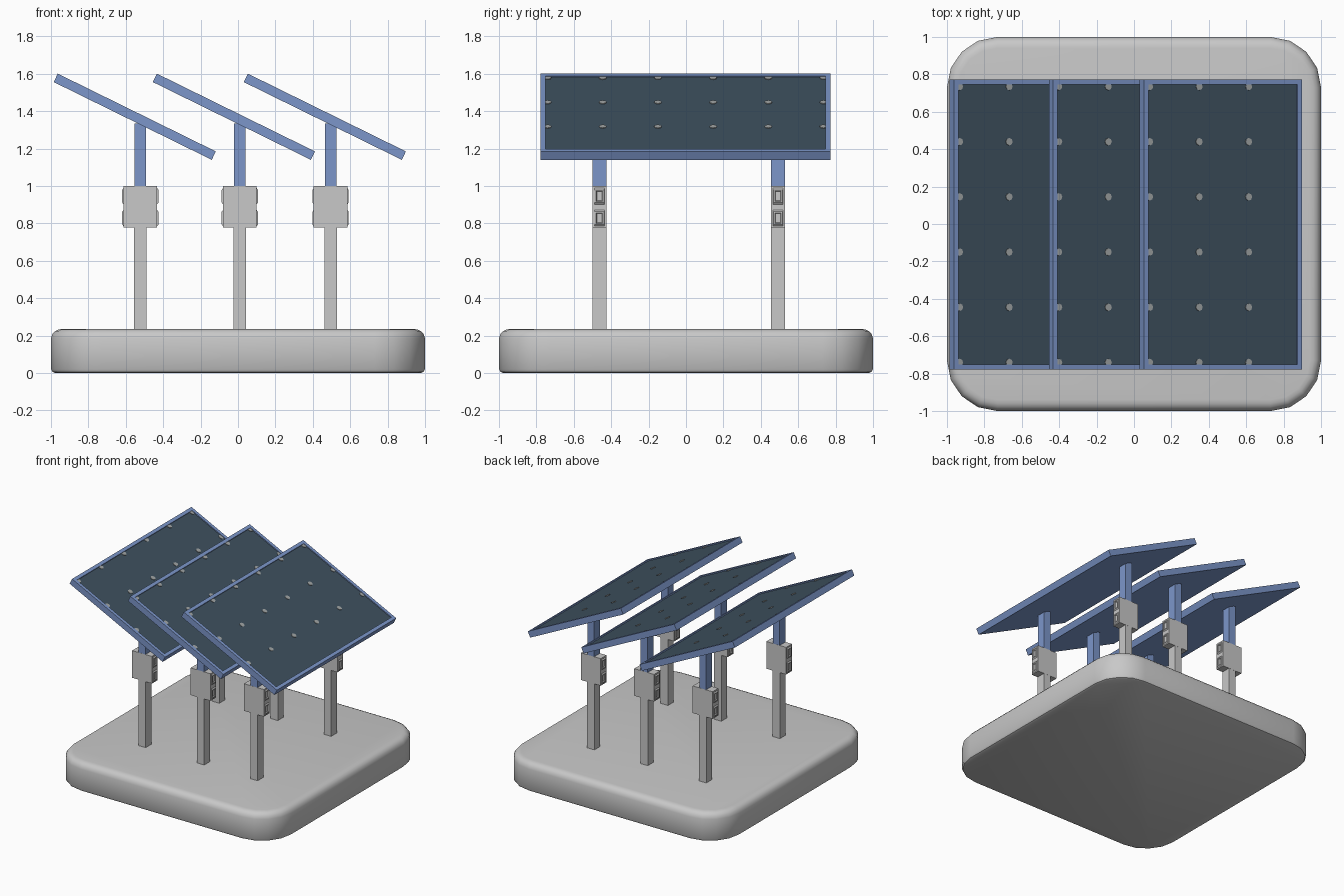
import bpy, bmesh, math
from mathutils import Matrix, Vector

if "Cube" in bpy.data.objects:
    bpy.data.objects.remove(bpy.data.objects["Cube"])


def material(name, rgb):
    m = bpy.data.materials.new(name)
    m.diffuse_color = (*rgb, 1)
    m.use_nodes = True
    m.node_tree.nodes["Principled BSDF"].inputs["Base Color"].default_value = m.diffuse_color
    return m


GREY = material("concrete grey", (0.58, 0.58, 0.58))
BLUE = material("frame blue", (0.2, 0.305, 0.59))
DARK = material("cell dark slate", (0.048, 0.082, 0.115))
DOT = material("gap grey", (0.36, 0.38, 0.38))


def finish(bm, name, mats):
    bmesh.ops.recalc_face_normals(bm, faces=bm.faces)
    me = bpy.data.meshes.new(name)
    bm.to_mesh(me)
    bm.free()
    for m in mats:
        me.materials.append(m)
    ob = bpy.data.objects.new(name, me)
    bpy.context.collection.objects.link(ob)
    return ob


def add_box(bm, lo, hi):
    size = [b - a for a, b in zip(lo, hi)]
    mid = [(a + b) / 2 for a, b in zip(lo, hi)]
    return bmesh.ops.create_cube(
        bm, size=1, matrix=Matrix.Translation(mid) @ Matrix.Diagonal((*size, 1)))["verts"]


# Base slab: stacked rounded-square rings with softened edges
def slab():
    bm = bmesh.new()
    profile = [(0, 0.022), (0.006, 0.008), (0.02, 0), (0.185, 0),
               (0.208, 0.008), (0.224, 0.022), (0.232, 0.04), (0.235, 0.06)]
    rings = []
    for z, inset in profile:
        ring = []
        for q in range(4):
            sx, sy = [(1, 1), (-1, 1), (-1, -1), (1, -1)][q]
            for k in range(5):
                a = math.radians(90 * q + 22.5 * k)
                r = 0.27 - inset
                ring.append(bm.verts.new((0.73 * sx + r * math.cos(a),
                                          0.73 * sy + r * math.sin(a), z)))
        rings.append(ring)
    n = len(rings[0])
    for a, b in zip(rings, rings[1:]):
        for i in range(n):
            j = (i + 1) % n
            bm.faces.new((a[i], a[j], b[j], b[i]))
    bm.faces.new(rings[0][::-1])
    bm.faces.new(rings[-1])
    ob = finish(bm, "base_slab", [GREY])
    bpy.context.view_layer.objects.active = ob
    ob.select_set(True)
    bpy.ops.object.shade_smooth_by_angle(angle=math.radians(35))
    ob.select_set(False)


# Grey post with its clamp block; two hollowed lugs on each side of the clamp
def post(x, y):
    bm = bmesh.new()
    add_box(bm, (x - 0.033, y - 0.037, 0.22), (x + 0.033, y + 0.037, 0.79))
    finish(bm, "lower_post", [GREY])

    bm = bmesh.new()
    add_box(bm, (x - 0.09, y - 0.0375, 0.777), (x + 0.09, y + 0.0375, 1.0))
    for s in (-1, 1):
        for z in (0.828, 0.945):
            x0 = x + s * 0.09
            rings = []
            for out, hy, hz in ((0, 0.027, 0.043), (0.007, 0.025, 0.034),
                                (0.007, 0.017, 0.028), (0.0005, 0.013, 0.024)):
                rings.append([bm.verts.new((x0 + s * out, y + a * hy, z + b * hz))
                              for a, b in ((-1, -1), (1, -1), (1, 1), (-1, 1))])
            for p, q in zip(rings, rings[1:]):
                for i in range(4):
                    j = (i + 1) % 4
                    bm.faces.new((p[i], p[j], q[j], q[i]))
            bm.faces.new(rings[-1])
            bm.faces.new(rings[0][::-1])
    finish(bm, "clamp_block", [GREY])

    # blue upper pole, ends inside the panel
    bm = bmesh.new()
    add_box(bm, (x - 0.031, y - 0.037, 0.99), (x + 0.031, y + 0.037, 1.335))
    finish(bm, "upper_pole", [BLUE])


# Tilted panel: blue tray, recessed dark face, small gaps at cell corners
def panel(x):
    hl, hw, ht = 0.471, 0.775, 0.025
    tilt = Matrix.Translation((x, -0.003, 1.37)) @ Matrix.Rotation(math.radians(26.2), 4, 'Y')

    bm = bmesh.new()
    add_box(bm, (-hl, -hw, -ht), (hl, hw, ht))
    top = [f for f in bm.faces if f.calc_center_median().z > ht * 0.9]
    bmesh.ops.inset_region(bm, faces=top, thickness=0.038)
    # sink the inner face to make a lip
    ext = bmesh.ops.extrude_face_region(bm, geom=top)
    inner = [g for g in ext["geom"] if isinstance(g, bmesh.types.BMFace)]
    bmesh.ops.delete(bm, geom=[f for f in top if f.is_valid], context='FACES_ONLY')
    bmesh.ops.translate(bm, verts=inner[0].verts, vec=Vector((0, 0, -0.008)))
    inner[0].material_index = 1
    ob = finish(bm, "solar_panel", [BLUE, DARK])
    ob.matrix_world = tilt

    bm = bmesh.new()
    for i in range(3):
        for j in range(6):
            pos = (-0.433 + 0.295 * i, -0.737 + 0.295 * j, ht - 0.0065)
            bmesh.ops.create_cone(bm, cap_ends=True, segments=8, radius1=0.02,
                                  radius2=0.02, depth=0.005,
                                  matrix=Matrix.Translation(pos))
    ob = finish(bm, "cell_gaps", [DOT])
    ob.matrix_world = tilt


slab()
for px, cx in ((-0.522, -0.552), (0.01, -0.022), (0.495, 0.464)):
    for py in (-0.463, 0.492):
        post(px, py)
    panel(cx)
